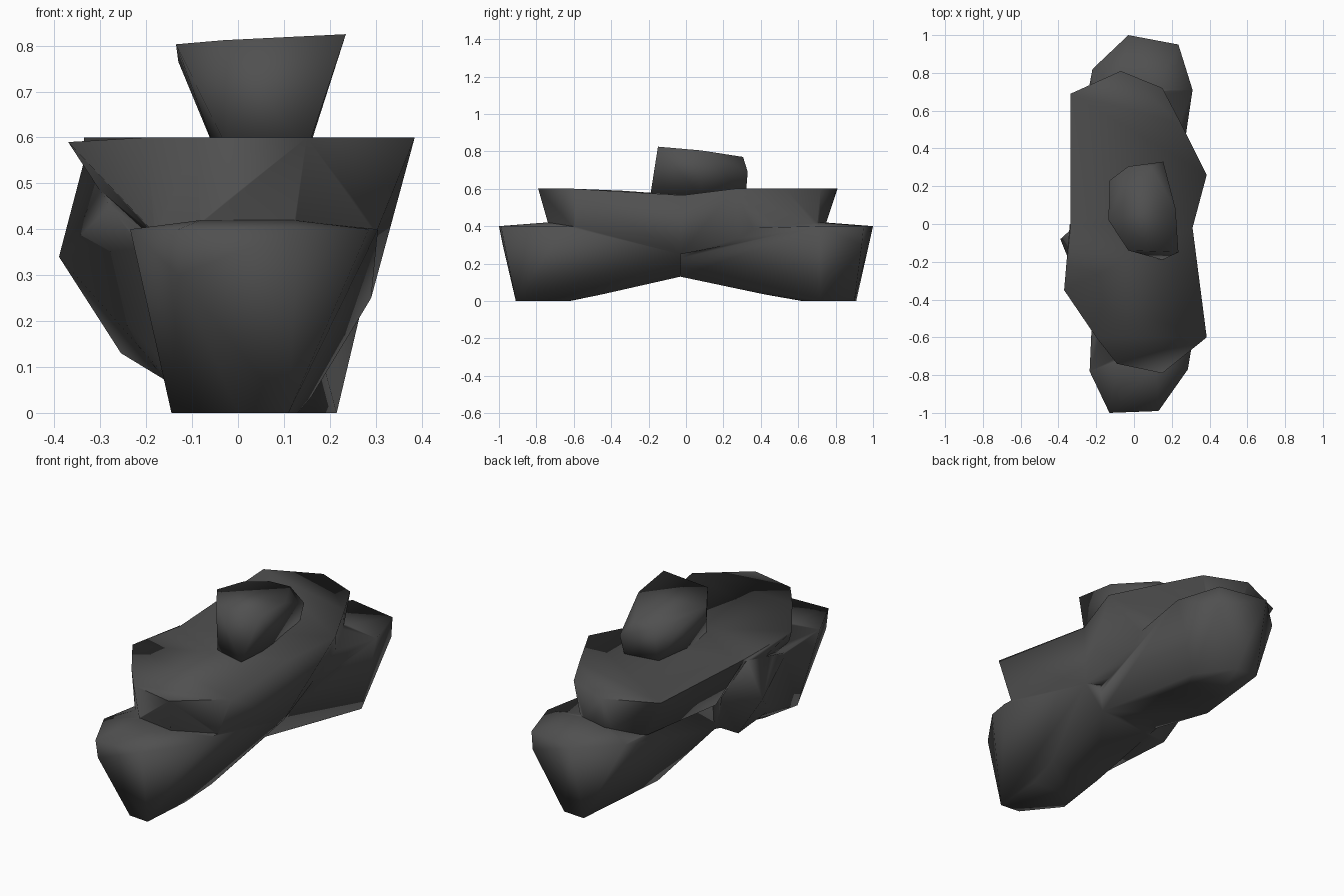
import bpy, bmesh, math

stone = bpy.data.materials.new("dark grey stone")
stone.diffuse_color = (0.08, 0.08, 0.08, 1)


def ring(z, *pts):
    """Outline points lifted to one height."""
    return [(x, y, z) for x, y in pts]


def boulder(name, points):
    """Angular block: the hull around a few corner points."""
    bm = bmesh.new()
    for p in points:
        bm.verts.new(p)
    bmesh.ops.convex_hull(bm, input=bm.verts)
    loose = [v for v in bm.verts if not v.link_faces]
    bmesh.ops.delete(bm, geom=loose, context='VERTS')
    bmesh.ops.recalc_face_normals(bm, faces=bm.faces)
    me = bpy.data.meshes.new(name)
    bm.to_mesh(me)
    bm.free()
    ob = bpy.data.objects.new(name, me)
    me.materials.append(stone)
    bpy.context.collection.objects.link(ob)
    return ob


def activate(ob):
    bpy.ops.object.select_all(action='DESELECT')
    ob.select_set(True)
    bpy.context.view_layer.objects.active = ob


def merge(target, other):
    """Fuse two blocks so no faces stay inside."""
    activate(target)
    mod = target.modifiers.new("union", 'BOOLEAN')
    mod.operation = 'UNION'
    mod.solver = 'EXACT'
    mod.object = other
    bpy.ops.object.modifier_apply(modifier=mod.name)
    bpy.data.objects.remove(other)


# narrow waist shared by both halves, near y = 0
waist = [(0.18, -0.03, 0.13), (-0.16, -0.01, 0.15), (-0.2, -0.01, 0.33)]
waist_right = [(0.29, -0.03, 0.25), (0.29, -0.03, 0.38)]

# front half: foot and overhanging ledge
body = boulder("rock_body", waist + waist_right
    + ring(0.0, (0.11, -0.91), (0.0, -0.9), (-0.145, -0.72), (-0.1, -0.62), (0.13, -0.63))
    + ring(0.035, (-0.14, -0.45), (0.16, -0.45))
    + [(-0.13, -0.98, 0.3)]
    + ring(0.4, (-0.235, -0.78), (-0.13, -1.0), (0.13, -0.99),
           (0.285, -0.77), (0.305, -0.65))
    + ring(0.42, (-0.08, -0.72), (0.12, -0.74)))
front_ledge = boulder("front_ledge", waist_right
    + ring(0.6, (0.385, -0.6), (0.15, -0.79), (-0.09, -0.74), (-0.2, -0.6))
    + [(-0.37, -0.35, 0.59), (-0.34, 0.0, 0.565), (0.31, -0.02, 0.565),
       (-0.22, -0.05, 0.36)]
    + ring(0.39, (0.3, -0.6), (0.12, -0.73), (-0.08, -0.7), (-0.18, -0.6)))

# bulge on the left of the front half, pointing outwards at the waist
side_bulge = boulder("side_bulge", [
    (-0.39, -0.08, 0.34), (-0.255, -0.07, 0.13), (-0.335, -0.03, 0.55),
    (-0.2, -0.55, 0.36), (-0.14, -0.5, 0.06), (0.0, -0.06, 0.14),
    (-0.28, -0.33, 0.45), (-0.1, 0.02, 0.3), (-0.1, -0.02, 0.54),
    (0.0, -0.4, 0.3)])

# back half
back_foot = boulder("back_foot", waist + [(0.2, -0.03, 0.25), (0.2, -0.03, 0.38)]
    + ring(0.0, (-0.04, 0.91), (0.08, 0.9), (0.215, 0.72), (0.17, 0.63), (-0.03, 0.62))
    + ring(0.035, (-0.13, 0.42), (0.17, 0.42))
    + [(0.235, 0.94, 0.3), (-0.235, 0.74, 0.38)]
    + ring(0.4, (-0.22, 0.82), (-0.03, 1.0), (0.235, 0.95), (0.31, 0.71))
    + ring(0.42, (-0.05, 0.74), (0.12, 0.72)))
back_ledge = boulder("back_ledge", waist_right
    + ring(0.6, (-0.335, 0.69), (-0.07, 0.81), (0.15, 0.72), (0.25, 0.53), (0.385, 0.26))
    + [(-0.335, -0.01, 0.565), (0.31, -0.02, 0.565), (-0.23, 0.08, 0.33)]
    + ring(0.39, (-0.23, 0.65), (-0.05, 0.74), (0.12, 0.7), (0.22, 0.5), (0.28, 0.25)))

for part in (front_ledge, side_bulge, back_foot, back_ledge):
    merge(body, part)

# small stone on top, flaring upwards
cap = boulder("top_stone", [
    (0.235, -0.15, 0.825), (-0.03, -0.14, 0.812), (-0.135, 0.02, 0.803),
    (-0.13, 0.23, 0.765), (-0.03, 0.305, 0.765), (0.09, 0.305, 0.77),
    (0.155, 0.33, 0.69), (0.22, 0.08, 0.805),
    (0.15, -0.19, 0.57), (-0.02, -0.14, 0.57), (-0.045, 0.05, 0.56),
    (-0.03, 0.28, 0.57), (0.13, 0.32, 0.57), (0.15, 0.08, 0.56)])

for ob in (body, cap):
    activate(ob)
    bpy.ops.object.shade_smooth_by_angle(angle=math.radians(100))
